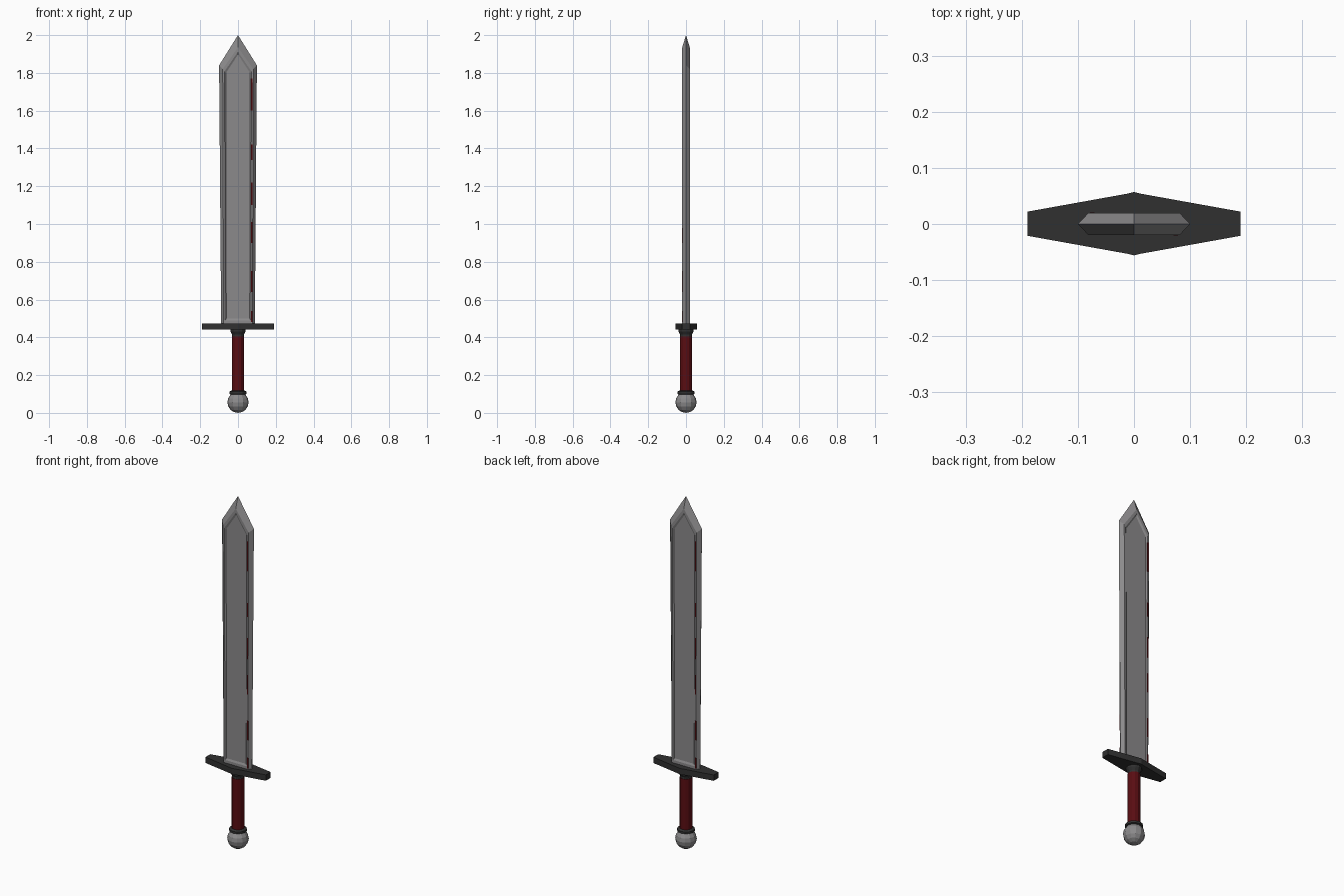
import bpy, bmesh, math

if "Cube" in bpy.data.objects:
    bpy.data.objects.remove(bpy.data.objects["Cube"])

def material(name, rgb):
    m = bpy.data.materials.new(name)
    m.diffuse_color = (*rgb, 1)
    m.use_nodes = True
    m.node_tree.nodes["Principled BSDF"].inputs["Base Color"].default_value = m.diffuse_color
    return m

STEEL = material("steel grey", (0.26, 0.255, 0.26))
BLACK = material("dark iron", (0.03, 0.03, 0.03))
RED = material("dark red leather", (0.10, 0.004, 0.006))

def finish(name, bm, mat, smooth=False):
    bmesh.ops.recalc_face_normals(bm, faces=bm.faces)
    me = bpy.data.meshes.new(name)
    bm.to_mesh(me)
    bm.free()
    me.materials.append(mat)
    ob = bpy.data.objects.new(name, me)
    bpy.context.collection.objects.link(ob)
    if smooth:
        for p in me.polygons:
            p.use_smooth = True
    return ob

def lathe(name, profile, sides, mat, smooth=False):
    """Stack of rings (radius, z), capped at both ends."""
    bm = bmesh.new()
    rings = [[bm.verts.new((r * math.cos(2 * math.pi * i / sides),
                            r * math.sin(2 * math.pi * i / sides), z))
              for i in range(sides)] for r, z in profile]
    for a, b in zip(rings, rings[1:]):
        for i in range(sides):
            j = (i + 1) % sides
            bm.faces.new((a[i], a[j], b[j], b[i]))
    bm.faces.new(rings[0])
    bm.faces.new(rings[-1])
    return finish(name, bm, mat, smooth)

# blade: nested pointed outlines (base half width, base z, shoulder half width, shoulder z, tip z, y)
def outline(bm, wb, zb, ws, zs, zt, y):
    pts = [(-wb, zb), (wb, zb), (ws, zs), (0, zt), (-ws, zs)]
    return [bm.verts.new((x, y, z)) for x, z in pts]

bm = bmesh.new()
edge = outline(bm, 0.089, 0.46, 0.1, 1.84, 2.0, 0)
for s in (-1, 1):
    loops = [edge,
             outline(bm, 0.076, 0.46, 0.081, 1.82, 1.935, s * 0.020),
             outline(bm, 0.068, 0.49, 0.071, 1.808, 1.912, s * 0.020),
             outline(bm, 0.062, 0.50, 0.064, 1.80, 1.897, s * 0.015)]
    for a, b in zip(loops, loops[1:]):
        for i in range(5):
            j = (i + 1) % 5
            bm.faces.new((a[i], a[j], b[j], b[i]))
    bm.faces.new(loops[-1])
finish("blade", bm, STEEL)

# red flecks along one rim of each blade face
bm = bmesh.new()
for s in (-1, 1):
    for z0, z1 in ((0.48, 0.54), (0.64, 0.75), (0.90, 1.01), (1.10, 1.22), (1.34, 1.42), (1.60, 1.77)):
        r = bmesh.ops.create_cube(bm, size=1)
        for v in r["verts"]:
            v.co = (-s * (0.074 + v.co.x * 0.008), s * (0.0195 + v.co.y * 0.002),
                    (z0 + z1) / 2 + v.co.z * (z1 - z0))
finish("red_flecks", bm, RED)

# crossguard: long bar swelling toward the middle
bm = bmesh.new()
plan = [(-0.19, -0.021), (-0.012, -0.053), (0, -0.056), (0.012, -0.053), (0.19, -0.021),
        (0.19, 0.022), (0.012, 0.054), (0, 0.057), (-0.012, 0.054), (-0.19, 0.022)]
base = bm.faces.new([bm.verts.new((x, y, 0.441)) for x, y in plan])
ext = bmesh.ops.extrude_face_region(bm, geom=[base])
for v in ext["geom"]:
    if isinstance(v, bmesh.types.BMVert):
        v.co.z = 0.474
finish("crossguard", bm, BLACK)

# collar, grip and pommel ring
lathe("collar", [(0.031, 0.40), (0.031, 0.415), (0.040, 0.43), (0.040, 0.445)], 12, BLACK)
lathe("grip", [(0.033, 0.10), (0.033, 0.405)], 12, RED)
lathe("pommel_ring", [(0.034, 0.095), (0.046, 0.100), (0.046, 0.112), (0.035, 0.118)], 12, BLACK)

# pommel ball
bm = bmesh.new()
bmesh.ops.create_uvsphere(bm, u_segments=12, v_segments=8, radius=0.056)
bmesh.ops.translate(bm, verts=bm.verts, vec=(0, 0, 0.056))
finish("pommel", bm, STEEL)
